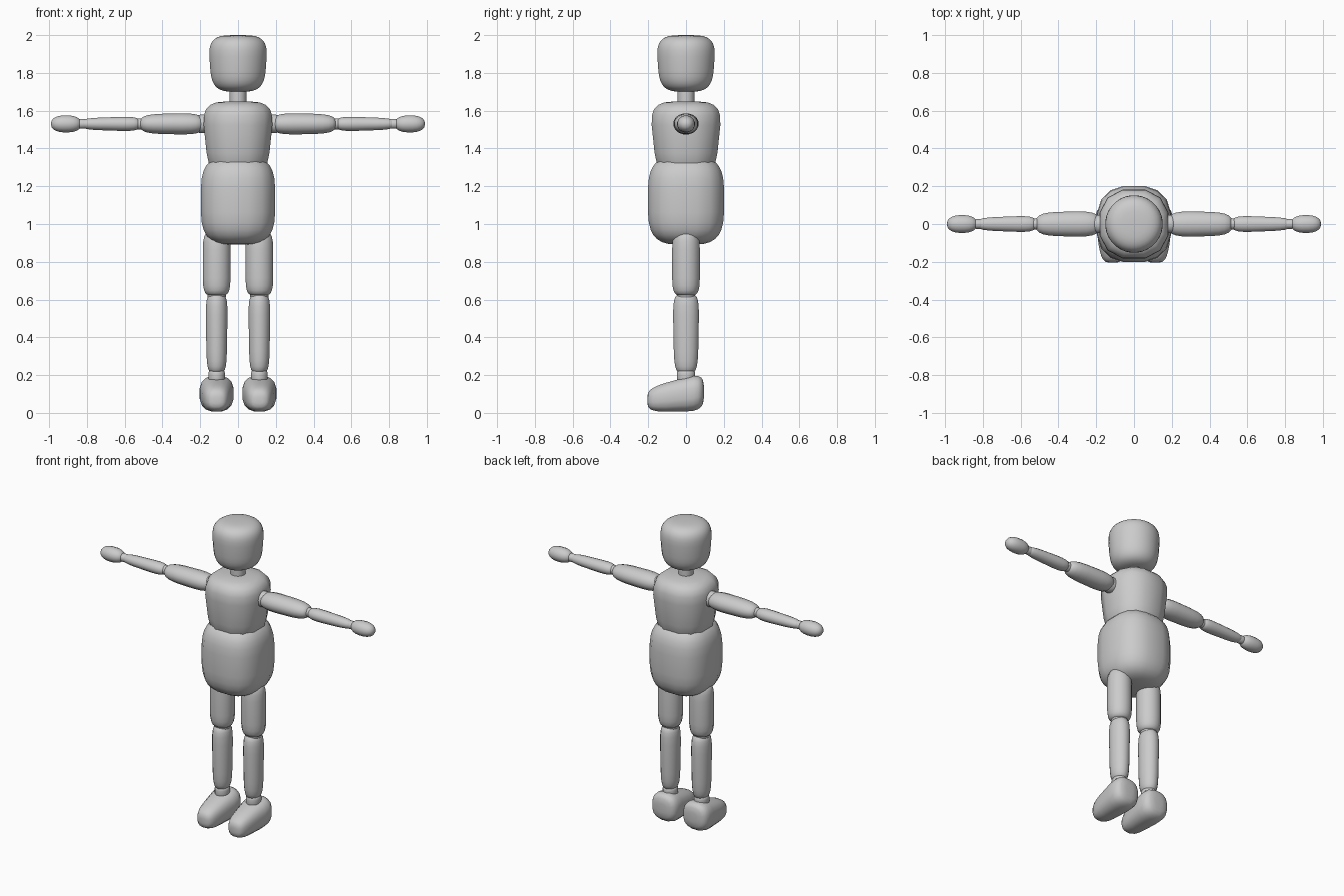
import bpy
import bmesh
from math import sin, cos, pi, copysign, radians
from mathutils import Vector

if "Cube" in bpy.data.objects:
    bpy.data.objects.remove(bpy.data.objects["Cube"])

grey = bpy.data.materials.new("plain grey")
grey.use_nodes = True
COLOUR = (0.6, 0.6, 0.6, 1)
grey.diffuse_color = COLOUR
grey.node_tree.nodes["Principled BSDF"].inputs["Base Color"].default_value = COLOUR


def power(value, exponent):
    return copysign(abs(value) ** exponent, value)


def place(axis, along, across, up):
    """Turn a point of a part so that its length runs along the chosen axis."""
    if axis == "X":
        return Vector((along, across, up))
    if axis == "Y":
        return Vector((across, along, up))
    return Vector((across, up, along))


def padded_part(name, start, end, width, depth, axis="Z", centre=(0, 0, 0),
                taper=0, box=4, square=2, sides=16, steps=12, lift=0):
    """Make a rounded block from start to end.

    width and depth are half sizes, taper widens it towards the end,
    box squares its outline and square its cross-section,
    lift raises the middle line with the local size.
    """
    bm = bmesh.new()
    middle, half = (start + end) / 2, (end - start) / 2
    loops = []
    for step in range(steps):
        tilt = pi * ((step + 0.3) / (steps - 0.4) - 0.5)
        height = power(sin(tilt), 2 / box)
        scale = 1 + taper * height
        radius = scale * power(cos(tilt), 2 / box)
        loop = []
        for side in range(sides):
            turn = 2 * pi * (side + 0.5) / sides
            across = width * radius * power(cos(turn), 2 / square)
            up = depth * radius * power(sin(turn), 2 / square) + lift * scale
            point = place(axis, middle + half * height, across, up)
            loop.append(bm.verts.new(point + Vector(centre)))
        loops.append(loop)
    for lower, upper in zip(loops, loops[1:]):
        for side in range(sides):
            after = (side + 1) % sides
            bm.faces.new((lower[side], lower[after], upper[after], upper[side]))
    bm.faces.new(loops[0])
    bm.faces.new(loops[-1])
    bmesh.ops.recalc_face_normals(bm, faces=bm.faces)

    mesh = bpy.data.meshes.new(name)
    bm.to_mesh(mesh)
    bm.free()
    mesh.materials.append(grey)
    part = bpy.data.objects.new(name, mesh)
    bpy.context.collection.objects.link(part)
    bpy.ops.object.select_all(action="DESELECT")
    part.select_set(True)
    bpy.context.view_layer.objects.active = part
    bpy.ops.object.shade_smooth_by_angle(angle=radians(60))


# Head, neck and torso
padded_part("head", 1.7, 2, width=0.15, depth=0.15, taper=0.07, box=3.6, sides=32, steps=20)
padded_part("neck", 1.6, 1.75, width=0.045, depth=0.045, box=9)
padded_part("chest", 1.25, 1.65, width=0.18, depth=0.18, taper=0.12, box=4, square=2.4, sides=12)
padded_part("hips", 0.89, 1.36, width=0.2, depth=0.205, box=3.5, square=2.6, steps=16)

for name, sign in (("left", 1), ("right", -1)):

    def arm_part(part, start, end, width, depth, **shape):
        padded_part(f"{name}_{part}", sign * start, sign * end, width, depth,
                    axis="X", centre=(0, 0, 1.53), **shape)

    def leg_part(part, start, end, width, depth, **shape):
        padded_part(f"{name}_{part}", start, end, width, depth,
                    centre=(sign * 0.113, 0, 0), **shape)

    # Arm, from shoulder to hand
    arm_part("shoulder", 0.15, 0.22, width=0.05, depth=0.05)
    arm_part("upper_arm", 0.18, 0.52, width=0.067, depth=0.056, taper=-0.06, box=3.5)
    arm_part("elbow", 0.5, 0.54, width=0.03, depth=0.03)
    arm_part("forearm", 0.52, 0.83, width=0.04, depth=0.036, taper=-0.15)
    arm_part("wrist", 0.8, 0.85, width=0.026, depth=0.026)
    arm_part("hand", 0.83, 0.99, width=0.048, depth=0.046, box=2.4)

    # Leg, from thigh to shoe
    leg_part("thigh", 0.62, 0.96, width=0.075, depth=0.075, box=5)
    leg_part("knee", 0.6, 0.65, width=0.05, depth=0.05)
    leg_part("shin", 0.21, 0.63, width=0.057, depth=0.068, taper=0.06, box=5)
    leg_part("ankle", 0.16, 0.23, width=0.045, depth=0.05)
    leg_part("foot", -0.205, 0.095, width=0.083, depth=0.085, axis="Y",
             taper=0.24, box=4, square=2.6, lift=0.09)
